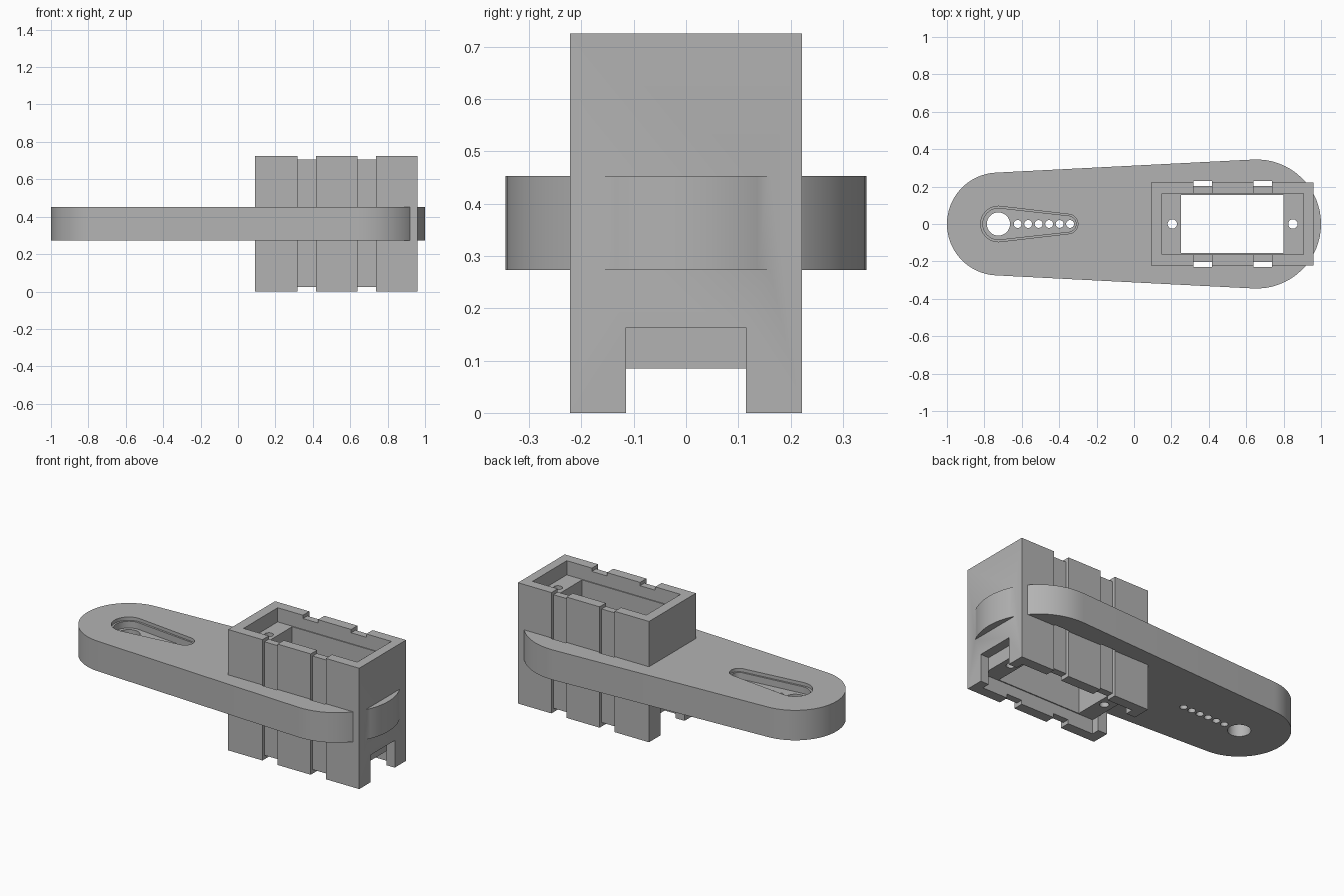
import bpy
import bmesh
import math

cube = bpy.data.objects.get("Cube")
if cube:
    bpy.data.objects.remove(cube, do_unlink=True)

# Material
grey = bpy.data.materials.new("plain grey")
grey.use_nodes = True
GREY = (0.45, 0.45, 0.45, 1.0)
grey.diffuse_color = GREY
grey.node_tree.nodes["Principled BSDF"].inputs["Base Color"].default_value = GREY


def prism(name, outline, z0, z1):
    """Extrude a closed outline between two heights."""
    bm = bmesh.new()
    base = bm.faces.new([bm.verts.new((x, y, z0)) for x, y in outline])
    up = bmesh.ops.extrude_face_region(bm, geom=[base])["geom"]
    top = [v for v in up if isinstance(v, bmesh.types.BMVert)]
    bmesh.ops.translate(bm, verts=top, vec=(0, 0, z1 - z0))
    bmesh.ops.recalc_face_normals(bm, faces=bm.faces)
    mesh = bpy.data.meshes.new(name)
    bm.to_mesh(mesh)
    bm.free()
    obj = bpy.data.objects.new(name, mesh)
    bpy.context.collection.objects.link(obj)
    mesh.materials.append(grey)
    return obj


def box(name, x0, x1, y0, y1, z0, z1):
    return prism(name, [(x0, y0), (x1, y0), (x1, y1), (x0, y1)], z0, z1)


def tapered(xa, ra, xb, rb, steps=32):
    """Outline around two circles on the x axis, joined by tangents."""
    tilt = math.acos((ra - rb) / (xb - xa))
    pts = []
    for i in range(steps + 1):
        a = -tilt + 2 * tilt * i / steps
        pts.append((xb + rb * math.cos(a), rb * math.sin(a)))
    for i in range(steps + 1):
        a = tilt + 2 * (math.pi - tilt) * i / steps
        pts.append((xa + ra * math.cos(a), ra * math.sin(a)))
    return pts


def circle(x, r, n=32):
    return [(x + r * math.cos(math.tau * i / n), r * math.sin(math.tau * i / n))
            for i in range(n)]


def combine(target, other, operation):
    mod = target.modifiers.new(operation.lower(), "BOOLEAN")
    mod.operation = operation
    mod.solver = "EXACT"
    mod.object = other
    bpy.context.view_layer.update()
    result = bpy.data.meshes.new_from_object(
        target.evaluated_get(bpy.context.evaluated_depsgraph_get()))
    target.modifiers.clear()
    target.data = result
    bpy.data.objects.remove(other, do_unlink=True)


HEIGHT = 0.725
ARM_LOW, ARM_TOP = 0.273, 0.453

# Tapered arm joined to the motor housing
bracket = prism("arm_with_motor_housing",
                tapered(-0.725, 0.275, 0.655, 0.345), ARM_LOW, ARM_TOP)
combine(bracket, box("housing", 0.09, 0.96, -0.222, 0.222, 0, HEIGHT), "UNION")

# Motor opening, with a shallow recess above and below
cutters = [
    box("motor_opening", 0.25, 0.80, -0.156, 0.156, -0.1, 0.9),
    box("top_recess", 0.15, 0.905, -0.162, 0.162, 0.64, 0.9),
    box("bottom_recess", 0.15, 0.905, -0.162, 0.162, -0.1, 0.085),
]
# Cable notches through the end walls
for x0, x1 in ((0.05, 0.15), (0.905, 1.1)):
    cutters.append(box("cable_notch", x0, x1, -0.115, 0.115, -0.1, 0.163))
# Screw holes in the ledges
for x in (0.205, 0.85):
    cutters.append(prism("screw_hole", circle(x, 0.025), -0.1, 0.9))
# Strap grooves running around the housing
for x0, x1 in ((0.318, 0.418), (0.638, 0.738)):
    for side in (-1, 1):
        y0, y1 = sorted((side * 0.203, side * 0.229))
        cutters.append(box("side_groove", x0, x1, y0, y1, -0.1, 0.9))
    cutters.append(box("top_groove", x0, x1, -0.24, 0.24, 0.705, 0.9))
    cutters.append(box("bottom_groove", x0, x1, -0.24, 0.24, -0.1, 0.024))
# Stepped pocket for the drive lever, with its shaft and pin holes
cutters.append(prism("pocket_rim", tapered(-0.725, 0.095, -0.352, 0.052), 0.433, 0.6))
cutters.append(prism("pocket", tapered(-0.725, 0.083, -0.352, 0.042), 0.393, 0.6))
cutters.append(prism("shaft_hole", circle(-0.725, 0.062), 0.1, 0.6))
for i in range(6):
    cutters.append(prism("pin_hole", circle(-0.622 + 0.056 * i, 0.021, 20), 0.1, 0.6))

for cutter in cutters:
    combine(bracket, cutter, "DIFFERENCE")

# Smooth the rounded walls and keep the corners sharp
bpy.ops.object.select_all(action="DESELECT")
bracket.select_set(True)
bpy.context.view_layer.objects.active = bracket
bpy.ops.object.shade_smooth_by_angle(angle=math.radians(30))
